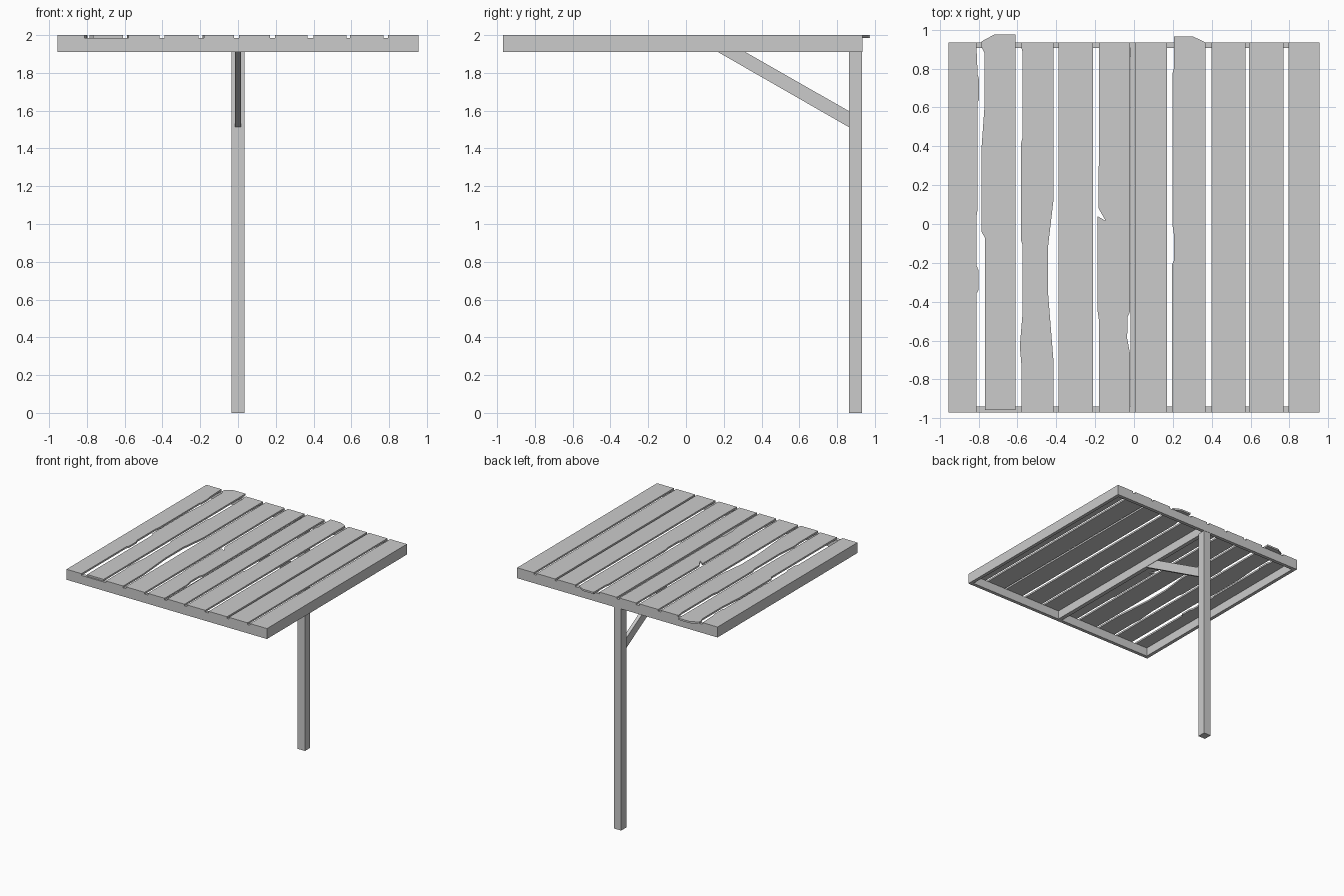
import bpy, bmesh

if "Cube" in bpy.data.objects:
    bpy.data.objects.remove(bpy.data.objects["Cube"])

X, Y0, Y1 = 0.955, -0.97, 0.935      # outer frame limits
Z0, Z1, Z2 = 1.91, 1.985, 2.0        # frame bottom, plank bottom, plank top
T = 0.03                             # rail thickness


def prism(name, pts, to3d, a, b):
    """Extrude a 2D outline between depths a and b."""
    bm = bmesh.new()
    lo = [bm.verts.new(to3d(p, a)) for p in pts]
    hi = [bm.verts.new(to3d(p, b)) for p in pts]
    bm.faces.new(lo)
    bm.faces.new(hi)
    n = len(pts)
    for i in range(n):
        j = (i + 1) % n
        bm.faces.new((lo[i], lo[j], hi[j], hi[i]))
    bmesh.ops.recalc_face_normals(bm, faces=bm.faces)
    me = bpy.data.meshes.new(name)
    bm.to_mesh(me)
    bm.free()
    ob = bpy.data.objects.new(name, me)
    bpy.context.collection.objects.link(ob)
    return ob


def flat(p, z):
    return (p[0], p[1], z)


def side(p, x):
    return (x, p[0], p[1])


def box(name, x0, x1, y0, y1, z0, z1):
    return prism(name, [(x0, y0), (x1, y0), (x1, y1), (x0, y1)], flat, z0, z1)


def plank(name, x0, x1, left=(), right=(), y0=Y0, y1=Y1, end=None):
    """Plank with worn edges; left/right list edge points from front to back."""
    end = end or [(x1, y1), (x0, y1)]
    pts = [(x0, y0), (x1, y0), *right, *end, *reversed(left)]
    prism(name, pts, flat, Z1, Z2)


# Frame under the planks
box("front_rail", -X, X, Y0, Y0 + T, Z0, Z1)
box("back_rail", -X, X, Y1 - T, Y1, Z0, Z1)
for s, label in ((-1, "left"), (1, "right")):
    xa, xb = sorted((s * X, s * (X - T)))
    box(label + "_rail", xa, xb, Y0 + T, Y1 - T, Z0, Z1)
box("centre_beam", -0.018, 0.018, Y0 + T, Y1 - T, Z0, Z1)

# Post and diagonal brace
box("post", -0.035, 0.035, 0.862, Y1 - 0.002, 0, Z0)
prism("brace", [(0.862, 1.513), (0.862, 1.598), (0.315, Z0), (0.17, Z0)],
      side, -0.015, 0.015)

# Straight planks
for i, (a, b) in enumerate([(-0.39, -0.21), (0.005, 0.17), (0.40, 0.575),
                            (0.592, 0.77), (0.795, X)]):
    plank(f"straight_plank_{i + 1}", a, b)

# Worn planks, left to right
plank("worn_plank_1", -X, -0.812, right=[
    (-0.812, -0.36), (-0.80, -0.34), (-0.80, -0.24), (-0.812, -0.21),
    (-0.812, 0.03), (-0.805, 0.08), (-0.805, 0.63), (-0.797, 0.64),
    (-0.797, 0.74), (-0.805, 0.77)])
plank("worn_plank_2", -0.768, -0.61, y0=-0.957,
      left=[(-0.768, -0.07), (-0.785, -0.04), (-0.785, 0.39), (-0.77, 0.6),
            (-0.77, 0.88), (-0.785, 0.91)],
      end=[(-0.61, 0.975), (-0.72, 0.975), (-0.785, 0.94)])
plank("worn_plank_3", -0.58, -0.415,
      left=[(-0.58, -0.72), (-0.588, -0.63), (-0.573, -0.45), (-0.573, -0.11),
            (-0.583, -0.08), (-0.583, 0.41), (-0.573, 0.45), (-0.573, 0.88),
            (-0.58, 0.91)],
      right=[(-0.415, -0.7), (-0.443, -0.35), (-0.443, -0.12), (-0.415, 0.12)])
plank("worn_plank_4", -0.18, -0.02,
      left=[(-0.18, -0.5), (-0.187, -0.45), (-0.187, 0.04), (-0.145, 0.015),
            (-0.182, 0.08)],
      right=[(-0.02, -0.67), (-0.035, -0.59), (-0.034, -0.48), (-0.02, -0.45)])
plank("worn_plank_5", 0.195, 0.367,
      left=[(0.195, -0.21), (0.205, -0.19), (0.205, -0.05), (0.197, 0.0),
            (0.197, 0.77), (0.205, 0.8)],
      end=[(0.367, 0.935), (0.305, 0.965), (0.205, 0.965)])
